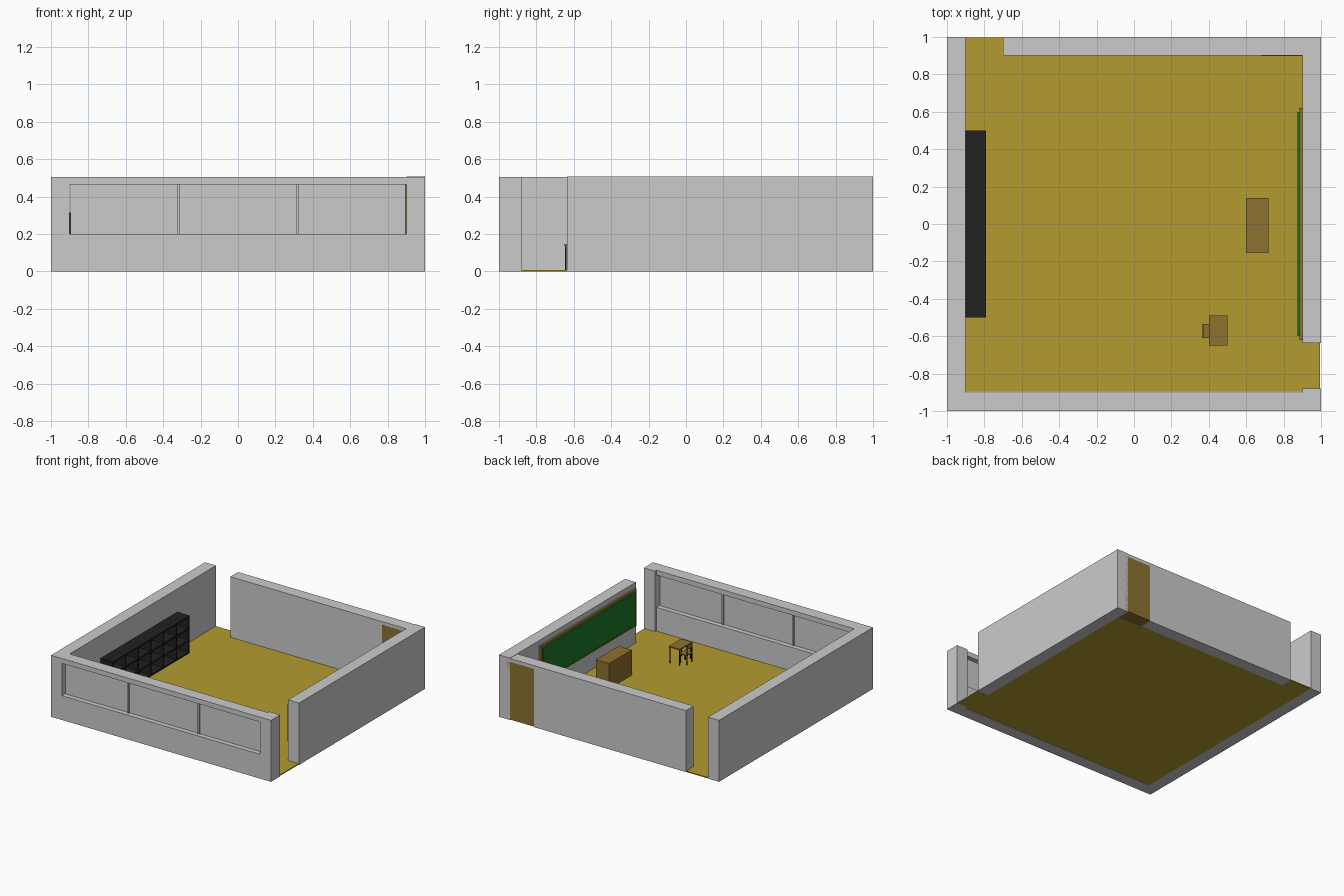
import bpy

def mat(name, rgb):
    m = bpy.data.materials.new(name)
    m.diffuse_color = (*rgb, 1)
    return m

FLOOR = mat("floor_wood", (0.45, 0.33, 0.03))
WOOD = mat("brown_wood", (0.27, 0.17, 0.03))
GREEN = mat("board_green", (0.01, 0.2, 0.02))
BLACK = mat("black_paint", (0.015, 0.015, 0.015))

def boxes(name, spans, material=None):
    """One object from axis-aligned boxes (x0, x1, y0, y1, z0, z1)."""
    verts, faces = [], []
    for s in spans:
        n = len(verts)
        verts += [(s[i], s[2 + j], s[4 + k]) for k in (0, 1) for j in (0, 1) for i in (0, 1)]
        for f in ((0, 2, 3, 1), (4, 5, 7, 6), (0, 1, 5, 4), (2, 6, 7, 3), (0, 4, 6, 2), (1, 3, 7, 5)):
            faces.append([n + v for v in f])
    me = bpy.data.meshes.new(name)
    me.from_pydata(verts, [], faces)
    if material:
        me.materials.append(material)
    ob = bpy.data.objects.new(name, me)
    bpy.context.collection.objects.link(ob)
    return ob

H = 0.505

# floor, running through the two open doorways
boxes("floor", [(-0.9, 0.9, -0.895, 0.9, 0, 0.008),
                (-0.9, -0.7, 0.9, 0.998, 0, 0.008),
                (0.9, 0.995, -0.88, -0.635, 0, 0.008)], FLOOR)

# walls
boxes("left_wall", [(-1, -0.9, -1, 1, 0, H)])
boxes("right_wall", [(0.9, 1, -0.635, 1, 0, H + 0.003), (0.9, 1, -0.9, -0.88, 0, H)])
boxes("back_wall", [(-0.7, 0.68, 0.9, 1, 0, H), (0.68, 0.9, 0.9, 1, 0.478, H)])
boxes("front_wall", [(-0.9, 0.9, -1, -0.9, 0, 0.2), (-0.9, 0.9, -1, -0.9, 0.465, H),
                     (0.9, 1, -1, -0.9, 0, H)])
boxes("door", [(0.68, 0.925, 0.899, 1.0, 0.004, 0.478)], WOOD)

# window panes and mullions
boxes("window_panes", [(-0.896, 0.896, -0.96, -0.94, 0.2, 0.465)])
boxes("window_mullions", [(x - 0.006, x + 0.006, -0.972, -0.928, 0.2, 0.465)
                          for x in (-0.32, 0.32)])

# chalkboard
boxes("board_frame", [(0.884, 0.9, -0.62, 0.62, 0.16, 0.465)], WOOD)
boxes("board_surface", [(0.874, 0.886, -0.6, 0.6, 0.178, 0.447)], GREEN)

# cubby shelf along the left wall
cols, rows, t = 6, 3, 0.012
shelf = [(-0.9, -0.885, -0.5, 0.5, 0.008, 0.315)]
for i in range(cols + 1):
    y = -0.5 + i * (1 - t) / cols
    shelf.append((-0.9, -0.79, y, y + t, 0.008, 0.315))
for j in range(rows + 1):
    z = 0.008 + j * (0.307 - t) / rows
    shelf.append((-0.9, -0.79, -0.5, 0.5, z, z + t))
boxes("cubby_shelf", shelf, BLACK)

# teacher desk
boxes("teacher_desk", [(0.6, 0.72, -0.155, 0.14, 0.008, 0.215)], WOOD)

def legs(x0, x1, y0, y1, top, w):
    return [(x, x + w, y, y + w, 0.008, top) for x in (x0, x1 - w) for y in (y0, y1 - w)]

# pupil desk
boxes("desk_top", [(0.4, 0.5, -0.65, -0.49, 0.136, 0.145)], WOOD)
boxes("desk_legs", legs(0.403, 0.497, -0.647, -0.493, 0.136, 0.007), BLACK)

# chair
boxes("chair_seat", [(0.366, 0.435, -0.61, -0.535, 0.08, 0.087)], WOOD)
boxes("chair_back", [(0.366, 0.373, -0.61, -0.535, 0.13, 0.165)], WOOD)
boxes("chair_frame", legs(0.367, 0.433, -0.608, -0.537, 0.08, 0.006)
      + [(0.367, 0.373, y, y + 0.006, 0.087, 0.13) for y in (-0.608, -0.543)], BLACK)
